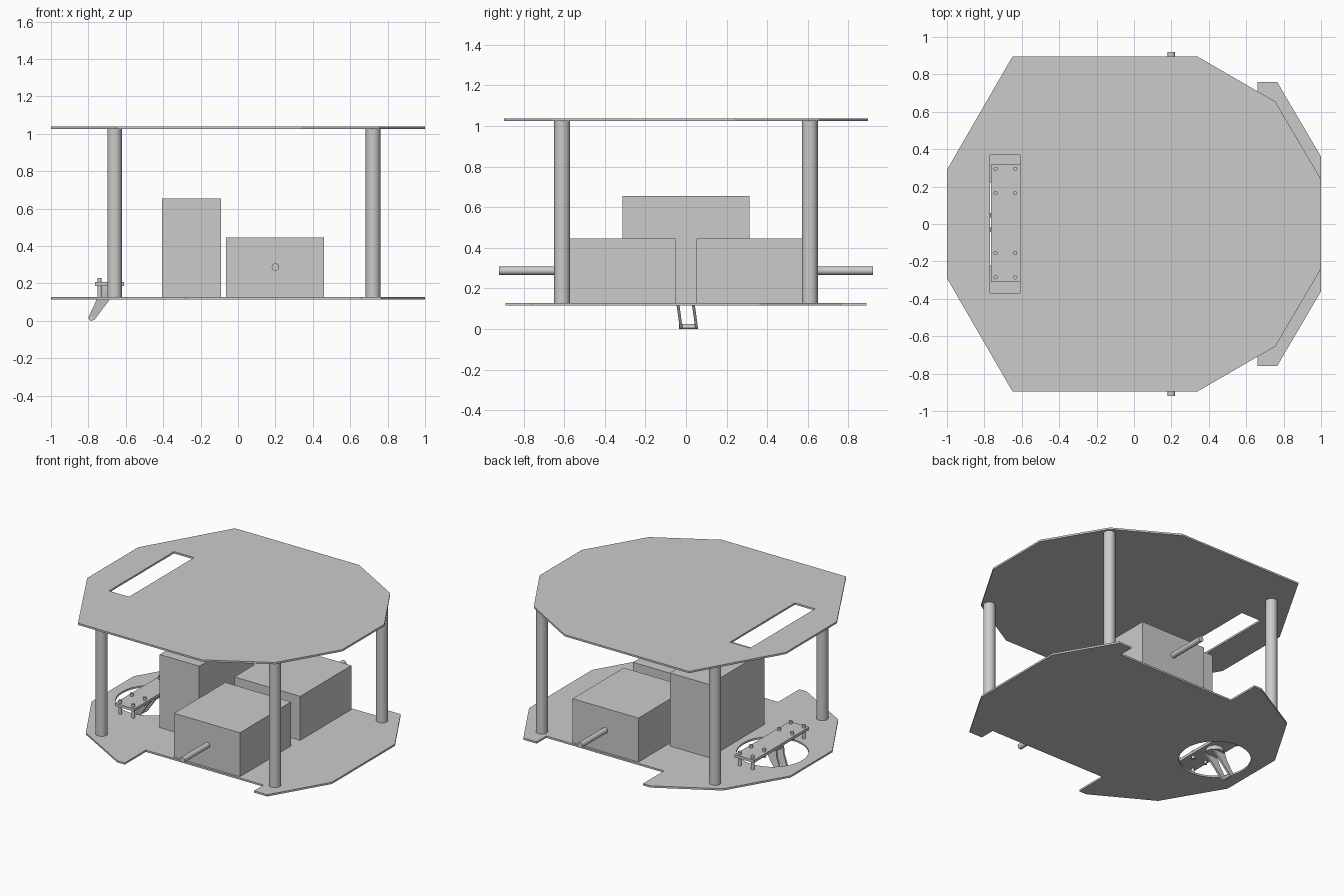
import bpy, bmesh
from math import cos, sin, pi
from mathutils import Vector

cube = bpy.data.objects.get("Cube")
if cube:
    bpy.data.objects.remove(cube, do_unlink=True)

GREY = (0.6, 0.6, 0.6, 1)
mat = bpy.data.materials.new("light grey")
mat.use_nodes = True
mat.diffuse_color = GREY
mat.node_tree.nodes["Principled BSDF"].inputs["Base Color"].default_value = GREY


def finish(name, bm, smooth=False):
    bmesh.ops.recalc_face_normals(bm, faces=bm.faces[:])
    mesh = bpy.data.meshes.new(name)
    bm.to_mesh(mesh)
    bm.free()
    mesh.materials.append(mat)
    obj = bpy.data.objects.new(name, mesh)
    bpy.context.collection.objects.link(obj)
    if smooth:
        bpy.ops.object.select_all(action='DESELECT')
        obj.select_set(True)
        bpy.context.view_layer.objects.active = obj
        bpy.ops.object.shade_smooth_by_angle(angle=0.6)
    return obj


def slab(name, loops, to_point, depth):
    """Fill an outline (plus holes), then extrude it along depth."""
    bm = bmesh.new()
    edges = []
    for loop in loops:
        vs = [bm.verts.new(to_point(p)) for p in loop]
        edges += [bm.edges.new((v, vs[i - 1])) for i, v in enumerate(vs)]
    bmesh.ops.triangle_fill(bm, edges=edges, use_beauty=True, normal=depth)
    ext = bmesh.ops.extrude_face_region(bm, geom=bm.faces[:], use_keep_orig=True)
    moved = [g for g in ext["geom"] if isinstance(g, bmesh.types.BMVert)]
    bmesh.ops.translate(bm, verts=moved, vec=depth)
    bmesh.ops.dissolve_limit(bm, angle_limit=0.01, verts=bm.verts[:], edges=bm.edges[:])
    return finish(name, bm)


def box(name, x, y, z):
    bm = bmesh.new()
    bmesh.ops.create_cube(bm, size=1)
    for v in bm.verts:
        v.co = [(r[0] + r[1]) / 2 + c * (r[1] - r[0]) for r, c in zip((x, y, z), v.co)]
    return finish(name, bm)


def rod(name, start, end, radius, sides=32):
    a, b = Vector(start), Vector(end)
    bm = bmesh.new()
    bmesh.ops.create_cone(bm, cap_ends=True, segments=sides, radius1=radius,
                          radius2=radius, depth=(b - a).length)
    turn = (b - a).to_track_quat('Z', 'Y').to_matrix()
    bmesh.ops.rotate(bm, verts=bm.verts[:], matrix=turn)
    bmesh.ops.translate(bm, verts=bm.verts[:], vec=(a + b) / 2)
    return finish(name, bm, True)


def mirrored(half):
    return half + [(x, -y) for x, y in reversed(half)]


THICK = Vector((0, 0, 0.013))
FLOOR, ROOF = 0.128, 1.025

# Upper deck with its rectangular slot
upper = mirrored([(-1, .29), (-.65, .895), (.34, .895), (.755, .655), (1, .24)])
slot = mirrored([(-.77, .37), (-.61, .37)])
slab("upper_deck", [upper, slot], lambda p: (p[0], p[1], ROOF), THICK)

# Lower deck with wheel notches and round caster opening
lower = mirrored([(-1, .24), (-.755, .655), (-.34, .89), (-.28, .89), (-.28, .65),
                  (.66, .65), (.66, .76), (.765, .76), (1, .36)])
CX = -.69
opening = [(CX + .235 * cos(i * pi / 24), .235 * sin(i * pi / 24)) for i in range(48)]
slab("lower_deck", [lower, opening], lambda p: (p[0], p[1], FLOOR - THICK.z), THICK)

# Deck posts, motors and axles
for side, s in (("left", 1), ("right", -1)):
    pair = "rear" if s > 0 else "front"
    for end, x in (("inner", -.66), ("outer", .722)):
        rod(f"{pair}_{end}_post", (x, s * .61, FLOOR), (x, s * .61, ROOF), .039)
    box(f"{pair}_motor", (-.065, .46), sorted((s * .052, s * .635)), (FLOOR, .445))
    rod(f"{pair}_axle", (.2, s * .63, .287), (.2, s * .92, .287), .02, 24)

# Central battery block
box("battery", (-.405, -.09), (-.313, .313), (FLOOR, .655))

# Caster mounting plate on pegs with small screws
box("caster_plate", (-.765, -.61), (-.31, .317), (.187, .207))
for x in (-.74, -.635):
    for y in (-.285, -.155, .165, .295):
        base = FLOOR if abs(y) > .2 else .165
        rod("plate_peg", (x, y, base), (x, y, .228), .011, 16)

# Caster swivel, fork arms and crossbar
rod("caster_swivel", (CX, 0, .16), (CX, 0, .19), .06)
arm = [(-.745, .165), (-.645, .165), (-.685, .115), (-.765, .008), (-.78, 0),
       (-.795, .006), (-.8, .018), (-.755, .115)]
for name, y in (("fork_arm_front", -.046), ("fork_arm_rear", .03)):
    slab(name, [arm], lambda p: (p[0], y + .016 * (1 - p[1] / .115), p[1]),
         Vector((0, .014, 0)))
rod("fork_crossbar", (-.783, -.035, .012), (-.783, .057, .012), .012, 16)
